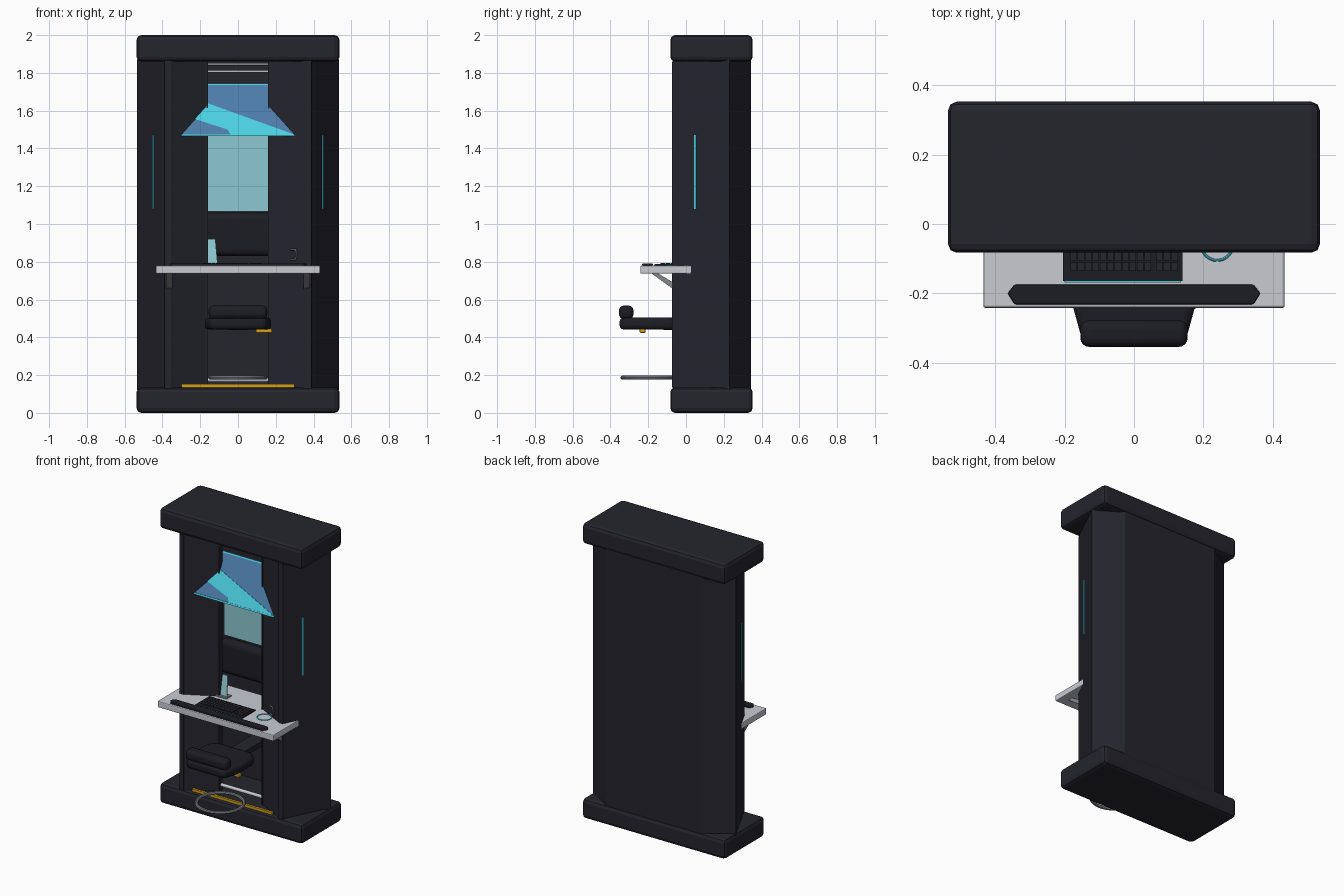
import bpy, bmesh, math
from mathutils import Vector

if "Cube" in bpy.data.objects:
    bpy.data.objects.remove(bpy.data.objects["Cube"])

def mat(name, r, g, b):
    m = bpy.data.materials.new(name)
    m.diffuse_color = (r, g, b, 1)
    m.use_nodes = True
    m.node_tree.nodes["Principled BSDF"].inputs["Base Color"].default_value = m.diffuse_color
    return m

SHELL = mat("dark shell", .018, .018, .027)
SOFT = mat("black padding", .012, .012, .018)
WHITE = mat("desk white", .58, .60, .65)
METAL = mat("grey metal", .24, .25, .28)
TEAL = mat("bright teal", .07, .62, .74)
BLUE = mat("screen blue", .075, .20, .40)
PALE = mat("pale teal", .27, .58, .64)
AMBER = mat("amber", .65, .35, .01)

def finish(name, bm, m, bevel=0, seg=2, smooth=False):
    bmesh.ops.recalc_face_normals(bm, faces=bm.faces)
    me = bpy.data.meshes.new(name)
    bm.to_mesh(me)
    bm.free()
    o = bpy.data.objects.new(name, me)
    bpy.context.collection.objects.link(o)
    me.materials.append(m)
    if bevel:
        b = o.modifiers.new("bevel", 'BEVEL')
        b.width, b.segments = bevel, seg
        b.limit_method = 'ANGLE'
    if smooth:
        bpy.context.view_layer.objects.active = o
        o.select_set(True)
        bpy.ops.object.shade_smooth_by_angle(angle=math.radians(40))
        o.select_set(False)
    return o

def prism(name, pts, vec, m, **kw):
    """Extrude a closed outline of 3D points along vec."""
    bm = bmesh.new()
    f = bm.faces.new([bm.verts.new(p) for p in pts])
    r = bmesh.ops.extrude_face_region(bm, geom=[f])
    bmesh.ops.translate(bm, vec=vec, verts=[v for v in r['geom'] if isinstance(v, bmesh.types.BMVert)])
    return finish(name, bm, m, **kw)

def box(name, x0, x1, y0, y1, z0, z1, m, **kw):
    return prism(name, [(x0, y0, z0), (x1, y0, z0), (x1, y1, z0), (x0, y1, z0)], (0, 0, z1 - z0), m, **kw)

def torus(name, c, R, r, m, flat=1):
    bpy.ops.mesh.primitive_torus_add(location=c, major_radius=R, minor_radius=r, major_segments=40, minor_segments=8)
    o = bpy.context.object
    o.name, o.scale.z = name, flat
    o.data.materials.append(m)
    bpy.ops.object.shade_smooth_by_angle()
    return o

def rod(name, pts, r, m):
    cu = bpy.data.curves.new(name, 'CURVE')
    cu.dimensions, cu.bevel_depth, cu.bevel_resolution, cu.use_fill_caps = '3D', r, 2, True
    s = cu.splines.new('POLY')
    s.points.add(len(pts) - 1)
    for p, q in zip(s.points, pts):
        p.co = (*q, 1)
    o = bpy.data.objects.new(name, cu)
    bpy.context.collection.objects.link(o)
    cu.materials.append(m)
    return o

# plinth and canopy
box("plinth", -.537, .537, -.083, .353, 0, .135, SHELL, bevel=.025)
box("canopy", -.537, .537, -.083, .353, 1.86, 2, SHELL, bevel=.025)

# booth shell: faceted plan with a V-shaped front and a tall slot
outer = [(.165, .03), (.355, -.07), (.388, -.07), (.535, .23), (.36, .343)]
inner = [(.335, .305), (.485, .215), (.365, -.025), (.165, .06)]
half = [(x, y, .12) for x, y in outer]
plan = half + [(-x, y, z) for x, y, z in reversed(half)]
plan += [(-x, y, .12) for x, y in reversed(inner)] + [(x, y, .12) for x, y in inner]
prism("booth_shell", plan, (0, 0, 1.75), SHELL)

# slot trims, corner trims, side lights and desk brackets
for s, side in ((-1, "left"), (1, "right")):
    box(side + "_slot_trim", s * .158, s * .168, .024, .06, .135, 1.86, SHELL)
    box(side + "_corner_trim", s * .357, s * .388, -.074, -.06, .135, 1.86, SHELL)
    d = Vector((s * .147, .3, 0)).normalized()
    n = Vector((s * .3, -.147, 0)).normalized()
    c = Vector((s * .449, .05, 1.08))
    prism(side + "_side_light", [c - d * .006 - n * .004, c + d * .006 - n * .004,
          c + d * .006 + n * .004, c - d * .006 + n * .004], (0, 0, .39), TEAL)
    prism(side + "_desk_bracket", [(s * .365 - .017, y, z) for y, z in
          ((-.185, .74), (-.15, .74), (-.06, .685), (-.06, .65))], (.034, 0, 0), METAL)

# interior: glowing back panel, rounded console, light rods
box("glow_panel", -.3, .3, .28, .287, 1.065, 1.62, PALE)
box("back_console", -.3, .3, .22, .3, .83, 1.06, SOFT, bevel=.035, seg=4, smooth=True)
rod("white_light_rod", [(-.2, .1, 1.808), (.2, .1, 1.808)], .007, WHITE)
rod("upper_rod", [(-.2, .12, 1.845), (.2, .12, 1.845)], .008, METAL)
rod("foot_rail", [(-.17, .05, .175), (.17, .05, .175)], .012, WHITE)
box("threshold_strip", -.3, .3, -.062, -.046, .135, .152, AMBER)

# tilted screen with a teal diagonal band; u is across, v is height up the screen
def scr(u, v, off=0):
    t = (v - 1.47) / .27
    return (u, -.042 + .127 * t - off, v)

def screen_plate(name, pts, off, m):
    prism(name, [scr(u, v, off) for u, v in pts], (0, .004, 0), m)

screen_plate("screen", [(-.3, 1.47), (.3, 1.47), (.3, 1.74), (-.3, 1.74)], 0, BLUE)
screen_plate("screen_band", [(-.3, 1.69), (.295, 1.475), (-.035, 1.475), (-.05, 1.505), (-.3, 1.585)][:2]
             + [(-.04, 1.475), (-.055, 1.5), (-.21, 1.55), (-.3, 1.58)], .002, TEAL)
screen_plate("screen_lower_edge", [(-.3, 1.466), (.3, 1.466), (.3, 1.475), (-.3, 1.475)], .003, TEAL)
screen_plate("screen_upper_edge", [(-.3, 1.735), (.3, 1.735), (.3, 1.744), (-.3, 1.744)], .003, TEAL)

# desk with wrist rest
box("desk", -.435, .435, -.242, .2, .737, .78, WHITE, bevel=.006)
prism("wrist_rest", [(-.365, -.2, .779), (-.345, -.232, .779), (.345, -.232, .779),
      (.365, -.2, .779), (.345, -.175, .779), (-.345, -.175, .779)], (0, 0, .013), SOFT, bevel=.005)

# keyboard and its key blocks
box("keyboard", -.205, .14, -.164, -.015, .779, .788, SOFT)
box("keyboard_light", -.2, .135, -.169, -.163, .779, .785, TEAL)
for x0, x1, n in ((-.185, .05, 11), (.062, .128, 3)):
    w = (x1 - x0) / n
    for i in range(n):
        for j in range(4):
            y = -.135 + j * .028
            box("key", x0 + i * w + .001, x0 + (i + 1) * w - .001, y, y + .026, .787, .793, SHELL)

# small upright display on a stand
box("display_stand", -.2, -.1, .02, .075, .779, .79, METAL, bevel=.004)
prism("upright_display", [(-.172, .035, .79), (-.108, .035, .79), (-.12, .06, .92), (-.16, .06, .92)],
      (0, .006, 0), PALE)

# desk ring light and wall hook
torus("desk_ring_light", (.24, -.06, .782), .045, .004, TEAL, .8)
rod("wall_hook", [(.28, -.05, .865), (.302, -.062, .865), (.308, -.065, .855),
                  (.308, -.065, .822), (.302, -.062, .812), (.28, -.05, .812)], .005, METAL)

# seat with low back roll, arm, lever and foot ring
prism("seat", [(-.145, -.352, .442), (.145, -.352, .442), (.176, -.24, .442), (.176, -.08, .442),
      (.13, -.03, .442), (-.13, -.03, .442), (-.176, -.08, .442), (-.176, -.24, .442)],
      (0, 0, .063), SOFT, bevel=.022, seg=3, smooth=True)
box("seat_back_roll", -.155, .155, -.355, -.278, .497, .568, SOFT, bevel=.026, seg=4, smooth=True)
box("seat_arm", -.05, .05, -.12, .3, .44, .475, SHELL)
box("seat_lever", .095, .18, -.245, -.215, .424, .444, AMBER, bevel=.004)
torus("foot_ring", (0, -.19, .187), .146, .011, METAL)
